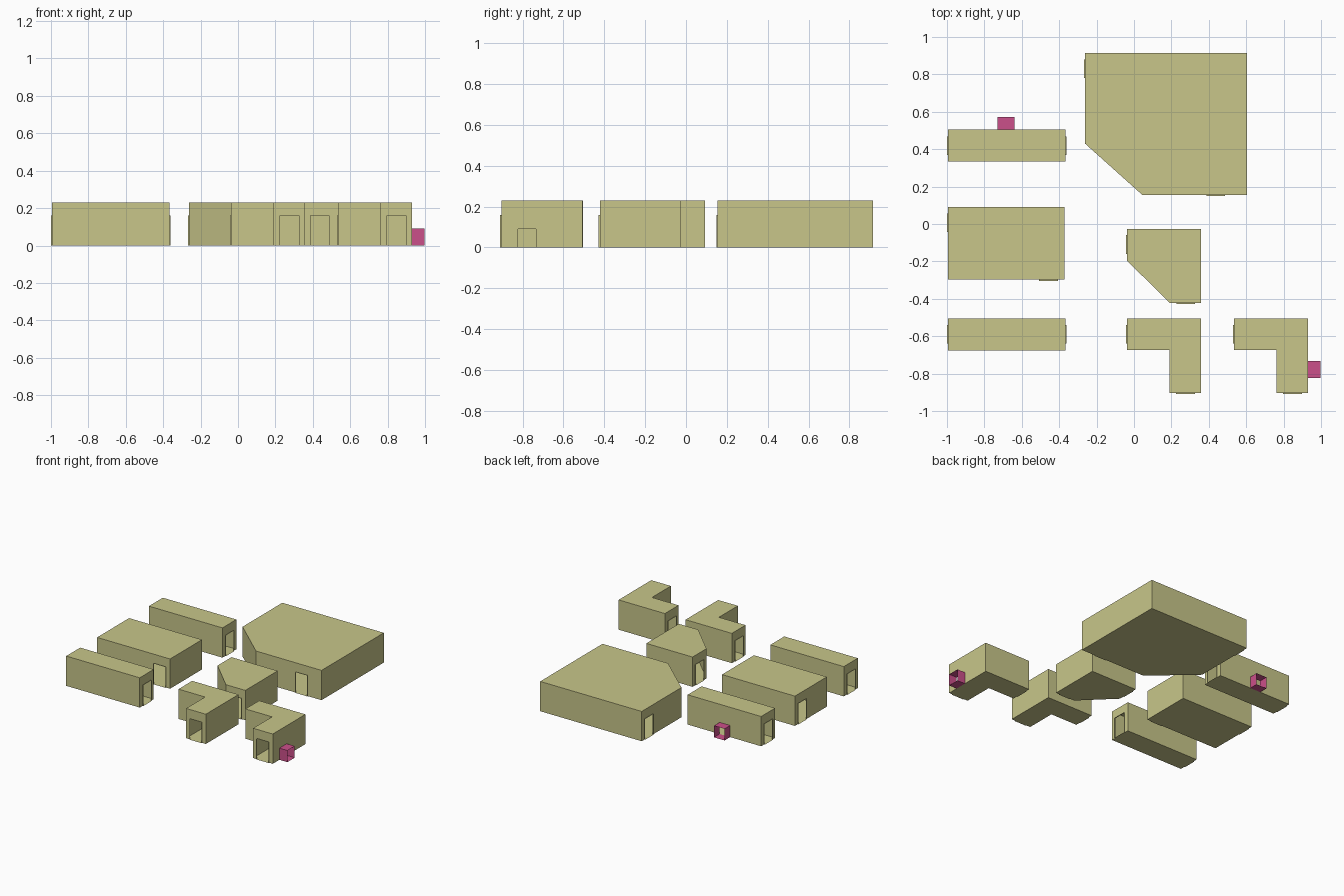
import bpy
import bmesh
from mathutils import Vector

if "Cube" in bpy.data.objects:
    bpy.data.objects.remove(bpy.data.objects["Cube"])

HEIGHT = 0.23
UP = Vector((0, 0, 1))
# Opening sizes: width, height, outward depth
DOOR = (0.1, 0.16, 0.006)
VENT = (0.09, 0.09, 0.068)


def make_material(name, rgb):
    mat = bpy.data.materials.new(name)
    mat.use_nodes = True
    color = (*rgb, 1)
    mat.diffuse_color = color
    mat.node_tree.nodes["Principled BSDF"].inputs["Base Color"].default_value = color
    return mat


STONE = make_material("pale olive", (0.58, 0.565, 0.255))
PINK = make_material("vent pink", (0.60, 0.08, 0.255))


def add_face(bm, points):
    bm.faces.new([bm.verts.new(p) for p in points])


def finish(bm, name, mat):
    bmesh.ops.remove_doubles(bm, verts=bm.verts, dist=0.0005)
    mesh = bpy.data.meshes.new(name)
    bm.to_mesh(mesh)
    bm.free()
    mesh.materials.append(mat)
    bpy.context.collection.objects.link(bpy.data.objects.new(name, mesh))


def add_sleeve(bm, arch, outward):
    """Open-ended four-sided tunnel around an opening."""
    for i, p in enumerate(arch):
        q = arch[(i + 1) % len(arch)]
        add_face(bm, [p, q, q + outward, p + outward])


def make_room(name, outline, doors, vents=()):
    """Hollow room; doors and vents map a wall index to the opening's centre."""
    bm = bmesh.new()
    base = [Vector((x, y, 0)) for x, y in outline]
    add_face(bm, base[::-1])
    add_face(bm, [p + UP * HEIGHT for p in base])
    openings = [(w, c, DOOR) for w, c in doors] + [(w, c, VENT) for w, c in vents]
    for i, a in enumerate(base):
        b = base[(i + 1) % len(base)]
        along = (b - a).normalized()
        outward = along.cross(UP)
        wall = [a]
        for index, centre, (width, height, depth) in openings:
            if index != i:
                continue
            # Notch the wall around the opening
            mid = a + along * (Vector((*centre, 0)) - a).dot(along)
            left, right = mid - along * width / 2, mid + along * width / 2
            arch = [left, left + UP * height, right + UP * height, right]
            wall += arch
            if depth == VENT[2]:
                vent = bmesh.new()
                add_sleeve(vent, arch, outward * depth)
                finish(vent, name + "_vent", PINK)
            else:
                add_sleeve(bm, arch, outward * depth)
        wall += [b, b + UP * HEIGHT, a + UP * HEIGHT]
        add_face(bm, wall)
    finish(bm, name, STONE)


def box(x0, x1, y0, y1):
    return [(x0, y0), (x1, y0), (x1, y1), (x0, y1)]


# Large hall with a cut corner
make_room("large_hall",
          [(0.045, 0.155), (0.605, 0.155), (0.605, 0.915), (-0.262, 0.915), (-0.262, 0.43)],
          [(0, (0.437, 0.155)), (3, (-0.262, 0.83))])

# Straight corridors, the rear one with a vent
for name, y, vents in (("rear_corridor", 0.419, [(2, (-0.685, 0.5))]),
                       ("front_corridor", -0.59, [])):
    make_room(name, box(-0.995, -0.367, y - 0.085, y + 0.085),
              [(1, (0, y)), (3, (0, y))], vents)

# Rectangular room
make_room("middle_room", box(-0.995, -0.372, -0.298, 0.092),
          [(0, (-0.457, 0)), (3, (0, 0.007))])

# Small room with a cut corner
make_room("small_cut_corner_room",
          [(0.192, -0.422), (0.358, -0.422), (0.358, -0.027), (-0.037, -0.027), (-0.037, -0.197)],
          [(0, (0.277, 0)), (3, (0, -0.11))])

# Corner corridors, the outer one with a vent
for name, x, vents in (("inner_corner_corridor", 0.358, []),
                       ("outer_corner_corridor", 0.93, [(1, (0, -0.778))])):
    left, leg = x - 0.395, x - 0.168
    make_room(name,
              [(leg, -0.904), (x, -0.904), (x, -0.506), (left, -0.506),
               (left, -0.673), (leg, -0.673)],
              [(0, (x - 0.083, 0)), (3, (0, -0.59))], vents)
